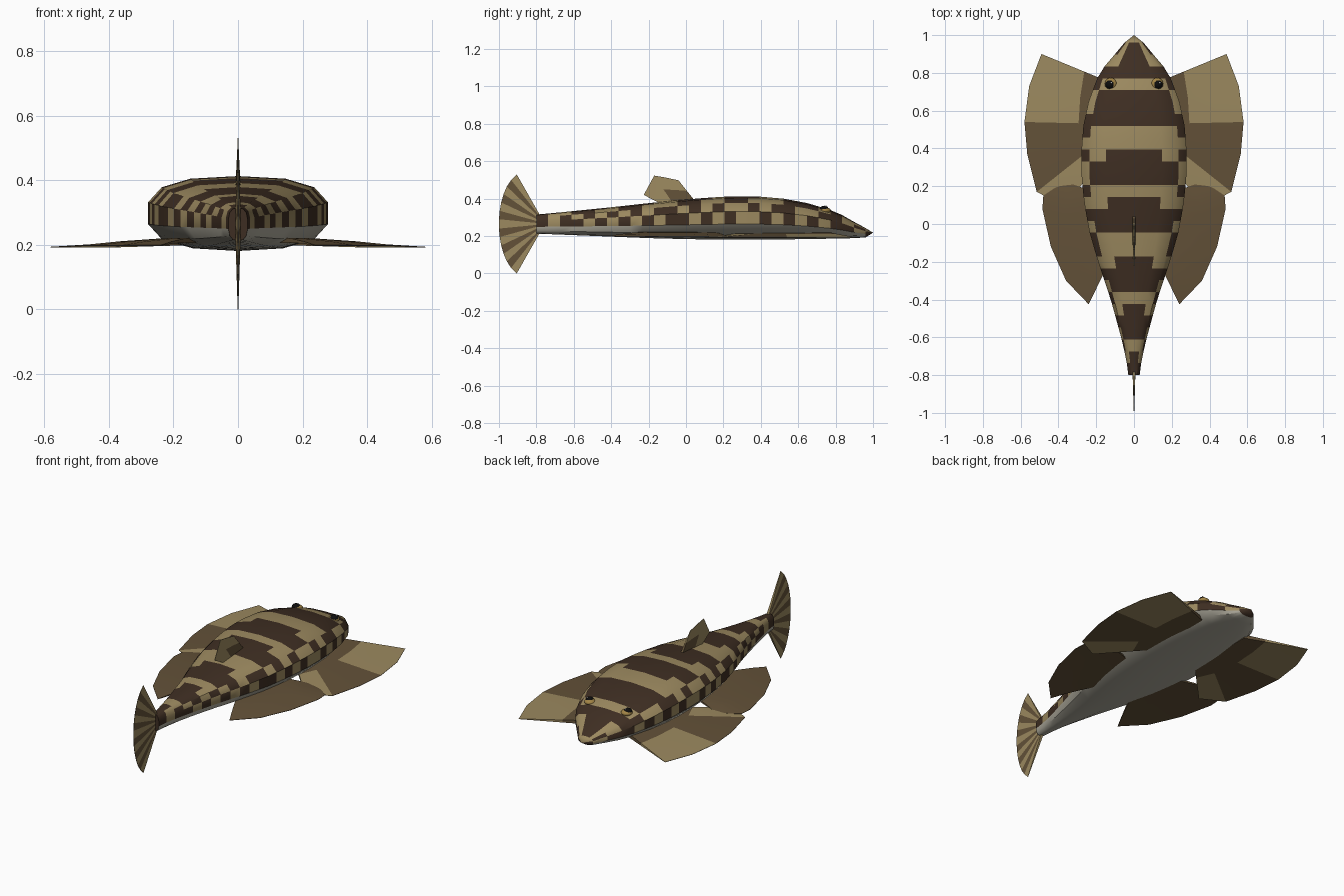
import bpy, bmesh
from mathutils import Vector

if "Cube" in bpy.data.objects:
    bpy.data.objects.remove(bpy.data.objects["Cube"])


def material(name, rgb):
    m = bpy.data.materials.new(name)
    m.diffuse_color = (*rgb, 1)
    m.use_nodes = True
    m.node_tree.nodes["Principled BSDF"].inputs["Base Color"].default_value = m.diffuse_color
    return m


DARK = material("dark_skin", (0.048, 0.027, 0.016))
TAN = material("tan_skin", (0.33, 0.25, 0.115))
BELLY = material("belly_skin", (0.42, 0.40, 0.33))
BROWN = material("fin_brown", (0.125, 0.083, 0.04))
BLACK = material("eye_black", (0.004, 0.004, 0.004))
GOLD = material("eye_gold", (0.36, 0.23, 0.06))
WHITE = material("eye_glint", (0.9, 0.9, 0.9))


def finish(bm, name, mats, angle=0.6):
    bmesh.ops.remove_doubles(bm, verts=bm.verts, dist=0.0001)
    bmesh.ops.recalc_face_normals(bm, faces=bm.faces)
    me = bpy.data.meshes.new(name)
    bm.to_mesh(me)
    bm.free()
    ob = bpy.data.objects.new(name, me)
    bpy.context.collection.objects.link(ob)
    for m in mats:
        me.materials.append(m)
    bpy.ops.object.select_all(action='DESELECT')
    ob.select_set(True)
    bpy.context.view_layer.objects.active = ob
    bpy.ops.object.shade_smooth_by_angle(angle=angle)
    return ob


# Body stations: y, half width, top z, bottom z
STATIONS = [(0.96, 0.05, 0.243, 0.193), (0.9, 0.1, 0.275, 0.189), (0.83, 0.16, 0.315, 0.187),
            (0.77, 0.195, 0.34, 0.186), (0.65, 0.24, 0.376, 0.184), (0.52, 0.268, 0.4, 0.182),
            (0.38, 0.279, 0.412, 0.181), (0.25, 0.278, 0.413, 0.181), (0.1, 0.262, 0.404, 0.182),
            (-0.05, 0.234, 0.391, 0.185), (-0.2, 0.19, 0.376, 0.189), (-0.4, 0.123, 0.354, 0.197),
            (-0.6, 0.068, 0.334, 0.205), (-0.72, 0.04, 0.322, 0.21), (-0.8, 0.03, 0.315, 0.212)]


def station(y):
    for a, b in zip(STATIONS, STATIONS[1:]):
        if y >= b[0]:
            t = (y - a[0]) / (b[0] - a[0])
            return [a[k] + (b[k] - a[k]) * t for k in (1, 2, 3)]
    return STATIONS[-1][1:]


# Half cross-section (width share, height share), from back ridge to belly
HALF = [(0, 1), (0.53, 0.965), (0.85, 0.85), (1, 0.65), (1, 0.36), (0.84, 0.15), (0.5, 0.035), (0, 0)]
SECTION = HALF + [(-w, h) for w, h in HALF[-2:0:-1]]
# Tan patches (#) per column from nose to tail: ridge, shoulder, upper flank, flank
PATCHES = ["...#...##...#...##...#...#..",
           "##.#...###..##..###..##..##.",
           ".#..##..#.##.#.#..#.#.#.#.#.",
           "#..#.#.#.##.#.#..#.#.#.#..#."]


def build_body():
    bm = bmesh.new()
    rings = []
    for i in range(29):
        y = 0.96 - i * 1.76 / 28
        w, top, bot = station(y)
        rings.append([bm.verts.new((a * w, y, bot + h * (top - bot))) for a, h in SECTION])
    n = len(SECTION)
    tip = bm.verts.new((0, 1.0, 0.218))
    for j in range(n):
        col = min(j, n - 1 - j)
        for i in range(28):
            f = bm.faces.new((rings[i][j], rings[i + 1][j], rings[i + 1][(j + 1) % n], rings[i][(j + 1) % n]))
            f.material_index = 2 if col > 3 else int(PATCHES[col][i] == "#")
        f = bm.faces.new((tip, rings[0][j], rings[0][(j + 1) % n]))
        f.material_index = 1 if col < 3 else 0
    bm.faces.new(rings[-1])
    finish(bm, "body", (DARK, TAN, BELLY))


def build_fin(name, roots, tips, normal, thick, tone, side=1, levels=3, bow=0.0):
    """Fan of rays from roots to tips, thick at the root and sharp at the rim."""
    bm = bmesh.new()
    grids = []
    for s in (1, -1):
        grid = []
        for r, t in zip(roots, tips):
            ray = []
            for k in range(levels + 1):
                u = k / levels
                p = Vector(r).lerp(Vector(t), u) + Vector(normal) * (
                    s * (thick * (1 - u) + 0.001) + bow * 4 * u * (1 - u))
                ray.append(bm.verts.new((p.x * side, p.y, p.z)))
            grid.append(ray)
        grids.append(grid)
    a, b = grids
    last = len(roots) - 1
    for i in range(last):
        for k in range(levels):
            for g in grids:
                f = bm.faces.new((g[i][k], g[i + 1][k], g[i + 1][k + 1], g[i][k + 1]))
                f.material_index = tone(i, k)
        for k in (0, levels):
            f = bm.faces.new((a[i][k], a[i + 1][k], b[i + 1][k], b[i][k]))
            f.material_index = tone(i, min(k, levels - 1))
    for i in (0, last):
        for k in range(levels):
            f = bm.faces.new((a[i][k], a[i][k + 1], b[i][k + 1], b[i][k]))
            f.material_index = tone(min(i, last - 1), k)
    finish(bm, name, (BROWN, TAN))


def ball(name, loc, radius, mat, squash=1):
    bm = bmesh.new()
    bmesh.ops.create_uvsphere(bm, u_segments=16, v_segments=10, radius=radius)
    ob = finish(bm, name, (mat,), 1.0)
    ob.location = loc
    ob.scale.z = squash


build_body()

# Paired fins and eyes
for side, tag in ((1, "right"), (-1, "left")):
    build_fin("pectoral_fin_" + tag,
              [(0.15, y, 0.21) for y in (0.76, 0.64, 0.53, 0.49, 0.46, 0.34)],
              [(x, y, 0.193) for x, y in ((0.49, 0.9), (0.555, 0.73), (0.58, 0.54),
                                          (0.565, 0.37), (0.515, 0.17), (0.38, 0.1))],
              (0, 0, 1), 0.01, lambda i, k: int(k > 0 and i in (0, 1, 4)), side)
    build_fin("pelvic_fin_" + tag,
              [(0.13, y, 0.215) for y in (0.14, 0.1, 0.04, -0.03, -0.1, -0.15, -0.2)],
              [(x, y, 0.198) for x, y in ((0.35, 0.22), (0.42, 0.19), (0.48, 0.15), (0.485, 0.08),
                                          (0.44, -0.12), (0.36, -0.3), (0.24, -0.425))],
              (0, 0, 1), 0.008, lambda i, k: 0, side, bow=0.004)
    ball("eye_socket_" + tag, (side * 0.123, 0.742, 0.337), 0.032, GOLD, 0.55)
    ball("eye_" + tag, (side * 0.128, 0.739, 0.343), 0.024, BLACK, 0.8)
    ball("eye_glint_" + tag, (side * 0.128 + 0.008, 0.748, 0.358), 0.005, WHITE)

# Dorsal fin
build_fin("dorsal_fin",
          [(0, 0.05, 0.385), (0, 0.0, 0.38), (0, -0.07, 0.375), (0, -0.13, 0.37)],
          [(0, -0.04, 0.498), (0, -0.11, 0.513), (0, -0.17, 0.523), (0, -0.226, 0.42)],
          (1, 0, 0), 0.007, lambda i, k: int(k > 0 or i == 2), levels=2)

# Tail fin with alternating striped rays
RIM = [(-0.905, 0.53), (-0.935, 0.5), (-0.958, 0.465), (-0.975, 0.425), (-0.988, 0.38), (-0.996, 0.335),
       (-1.0, 0.29), (-1.0, 0.24), (-0.996, 0.195), (-0.988, 0.15), (-0.975, 0.105), (-0.958, 0.065),
       (-0.935, 0.03), (-0.905, 0.0)]
build_fin("tail_fin",
          [(0, -0.78, 0.31 - 0.09 * i / 13) for i in range(14)],
          [(0, y, z) for y, z in RIM],
          (1, 0, 0), 0.007, lambda i, k: int(i % 2 == 0))
